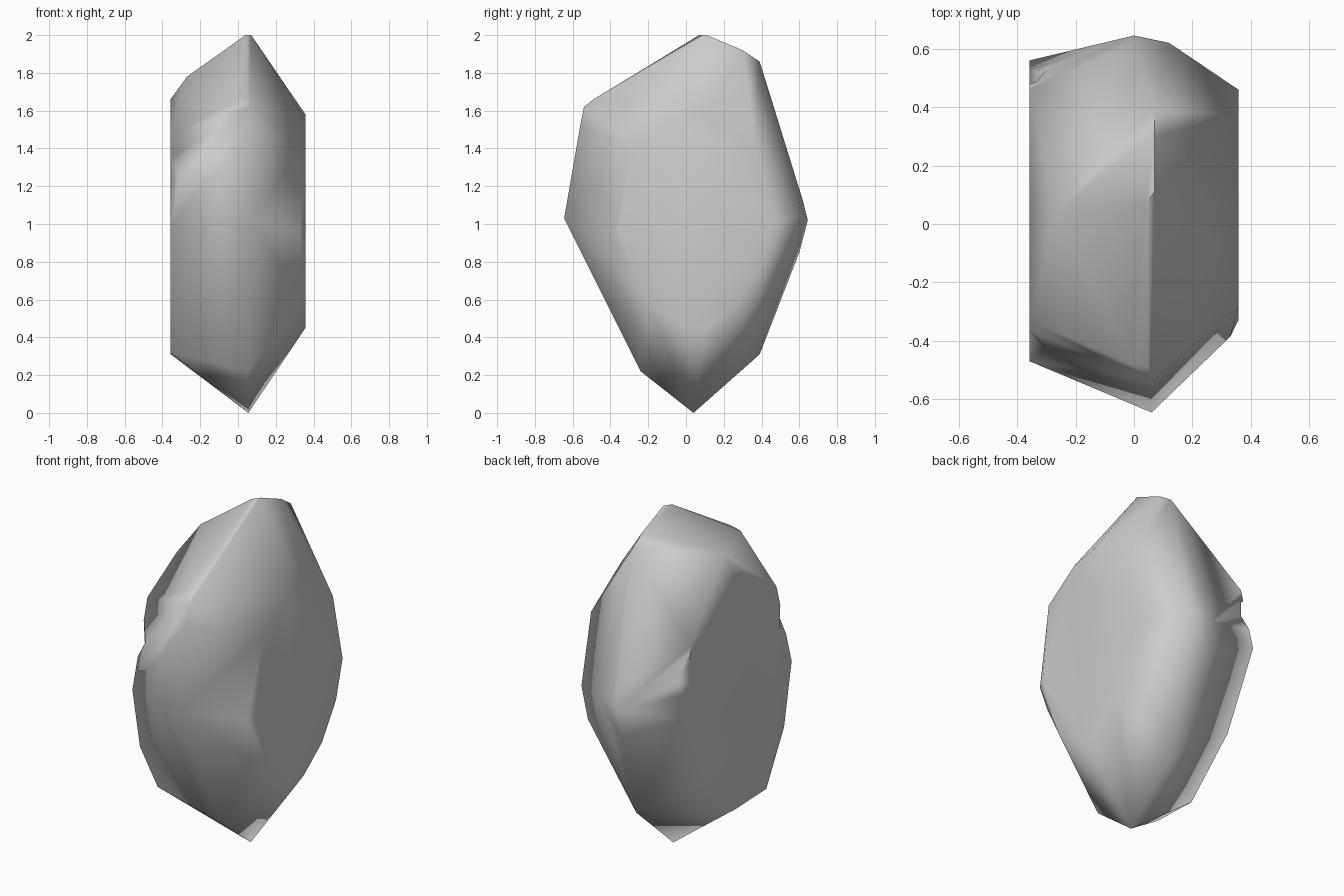
import bpy, bmesh, math

if "Cube" in bpy.data.objects:
    bpy.data.objects.remove(bpy.data.objects["Cube"])


def hull(name, pts):
    """Faceted solid wrapped round a few guide points."""
    bm = bmesh.new()
    for p in pts:
        bm.verts.new(p)
    bmesh.ops.convex_hull(bm, input=bm.verts[:])
    loose = [v for v in bm.verts if not v.link_faces]
    bmesh.ops.delete(bm, geom=loose, context='VERTS')
    bmesh.ops.dissolve_limit(bm, angle_limit=math.radians(2),
                             verts=bm.verts[:], edges=bm.edges[:])
    bmesh.ops.recalc_face_normals(bm, faces=bm.faces[:])
    me = bpy.data.meshes.new(name)
    bm.to_mesh(me)
    bm.free()
    ob = bpy.data.objects.new(name, me)
    bpy.context.collection.objects.link(ob)
    return ob


# outlines (y, z) of the two flat sides
left_side = [(-.47, .98), (-.4, .62), (-.235, .32), (.05, .31), (.35, .6), (.56, 1.03),
             (.46, 1.43), (.04, 1.66), (-.06, 1.63), (-.33, 1.47)]
right_side = [(-.28, 1.4), (-.33, .97), (-.2, .58), (0, .45), (.1, .45), (.27, .58),
              (.4, .78), (.46, 1.0), (.37, 1.4), (.1, 1.58), (-.07, 1.55)]
# central ridge running round front, crown, back and foot
ridge = [(.06, -.54, 1.62), (.06, -.56, 1.52), (.06, -.645, 1.03), (.05, -.24, .22),
         (.055, .04, 0), (.05, .39, .31), (0, .6, .85), (0, .645, 1.02), (.12, .62, 1.05),
         (0, .62, 1.12), (.07, .39, 1.86), (.07, .3, 1.92), (.07, .11, 2), (.04, .07, 2)]
shoulders = [(-.02, -.475, 1.655), (.05, -.49, 1.66), (-.27, .04, 1.78), (.33, -.385, .95)]

rock = hull("rock", [(-.357, y, z) for y, z in left_side]
            + [(.357, y, z) for y, z in right_side] + ridge + shoulders)

# chipped notches on the front-left and back-left corners
notches = {
    "front_notch": [(-.5, -.17, 1.08), (-.5, -.2, 1.48), (-.5, -.6, .75),
                    (-.5, -.6, 1.7), (-.12, -.66, 1.42)],
    "back_notch": [(-.5, .27, 1.12), (-.5, .27, 1.42), (-.5, .75, .9),
                   (-.5, .75, 1.5), (-.2, .66, 1.28)],
}
for name, pts in notches.items():
    cutter = hull(name, pts)
    cutter.hide_render = True
    mod = rock.modifiers.new(name, 'BOOLEAN')
    mod.operation = 'DIFFERENCE'
    mod.solver = 'EXACT'
    mod.object = cutter

bpy.context.view_layer.update()
bpy.ops.object.select_all(action='DESELECT')
bpy.context.view_layer.objects.active = rock
rock.select_set(True)
for name in notches:
    bpy.ops.object.modifier_apply(modifier=name)
    bpy.data.objects.remove(bpy.data.objects[name])

# soft, worn shading across the facets
bpy.ops.object.shade_smooth_by_angle(angle=math.radians(75))
soft = rock.modifiers.new("worn_shading", 'WEIGHTED_NORMAL')
soft.keep_sharp = True
